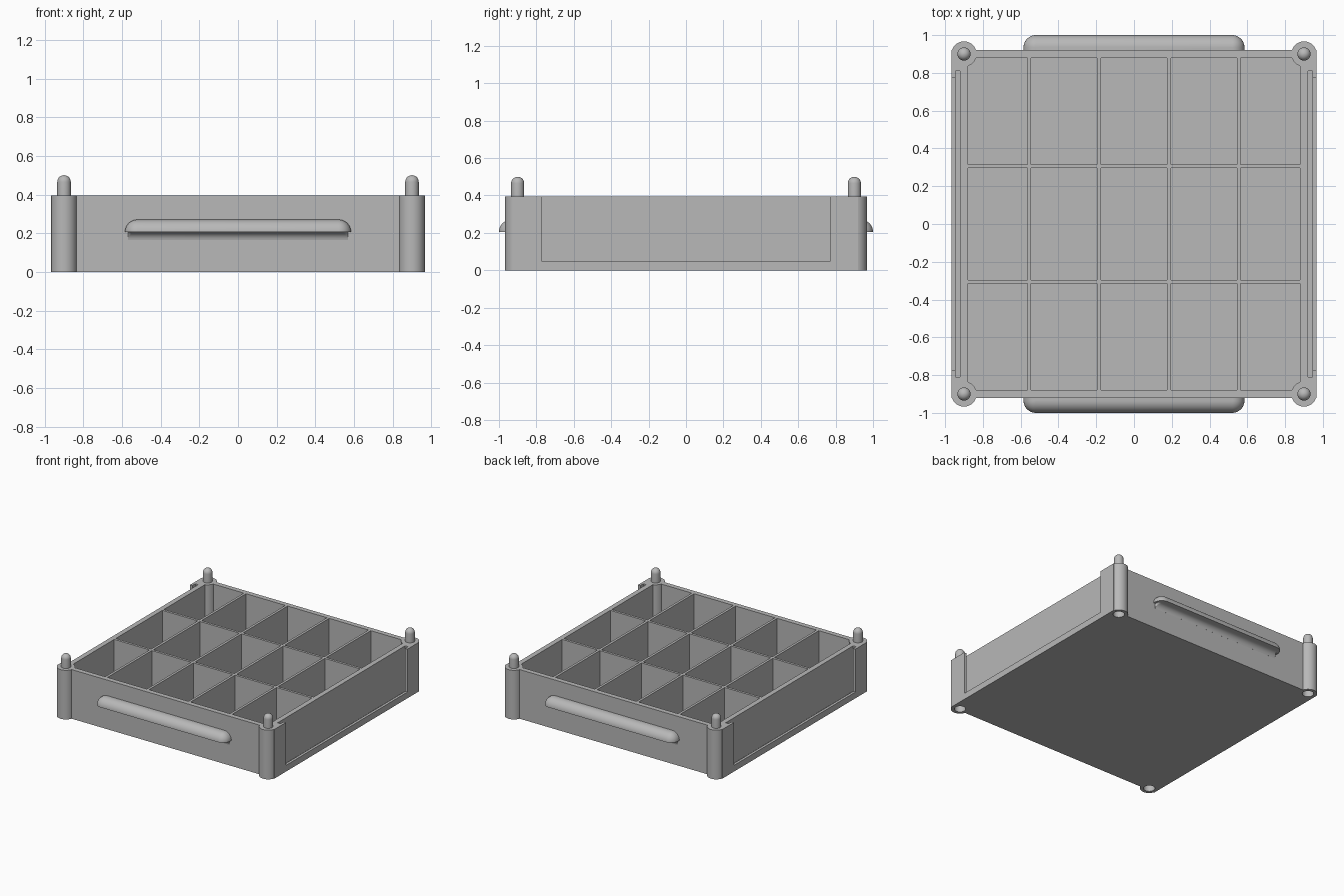
import bpy, bmesh
from math import sin, cos, pi, radians
from mathutils import Matrix, Vector

if "Cube" in bpy.data.objects:
    bpy.data.objects.remove(bpy.data.objects["Cube"], do_unlink=True)

grey = bpy.data.materials.new("plain_grey")
grey.use_nodes = True
grey.diffuse_color = (0.48, 0.48, 0.48, 1)
grey.node_tree.nodes["Principled BSDF"].inputs["Base Color"].default_value = grey.diffuse_color

HEIGHT = 0.395                      # tray height
BODY_X, BODY_Y = 0.967, 0.92        # half sizes of the body
INNER = 0.88                        # half size of the compartment area
POST, POST_R = 0.90, 0.067          # corner post position and radius
CORNERS = [(x, y) for x in (-POST, POST) for y in (-POST, POST)]


def finish(name, bm):
    bmesh.ops.recalc_face_normals(bm, faces=bm.faces)
    mesh = bpy.data.meshes.new(name)
    bm.to_mesh(mesh)
    bm.free()
    mesh.materials.append(grey)
    obj = bpy.data.objects.new(name, mesh)
    bpy.context.collection.objects.link(obj)
    return obj


def add_box(bm, low, high):
    low, high = Vector(low), Vector(high)
    m = Matrix.Translation((low + high) / 2) @ Matrix.Diagonal((*(high - low), 1))
    bmesh.ops.create_cube(bm, size=1, matrix=m)


def skin(bm, rings):
    """Join equal rings of points into a closed solid."""
    loops = [[bm.verts.new(p) for p in ring] for ring in rings]
    count = len(loops[0])
    for a, b in zip(loops, loops[1:]):
        for i in range(count):
            j = (i + 1) % count
            bm.faces.new((a[i], a[j], b[j], b[i]))
    bm.faces.new(loops[0][::-1])
    bm.faces.new(loops[-1])


def add_round(bm, x, y, profile, sides=40):
    """Turn (radius, height) pairs around a vertical axis."""
    skin(bm, [[(x + r * cos(2 * pi * i / sides), y + r * sin(2 * pi * i / sides), z)
               for i in range(sides)] for r, z in profile])


def domed(radius, bottom, top):
    dome = [(radius * cos(radians(a)), top - radius + radius * sin(radians(a)))
            for a in range(0, 90, 11)]
    return [(radius, bottom)] + dome


def boolean(target, cutter, operation):
    cutter.hide_render = True
    mod = target.modifiers.new(operation.title(), "BOOLEAN")
    mod.operation, mod.object, mod.solver = operation, cutter, "EXACT"
    bpy.context.view_layer.objects.active = target
    bpy.ops.object.modifier_apply(modifier=mod.name)
    bpy.data.objects.remove(cutter, do_unlink=True)


def smooth(obj):
    bpy.ops.object.select_all(action="DESELECT")
    obj.select_set(True)
    bpy.context.view_layer.objects.active = obj
    bpy.ops.object.shade_smooth_by_angle(angle=radians(35))


# Tray block
bm = bmesh.new()
add_box(bm, (-BODY_X, -BODY_Y, 0), (BODY_X, BODY_Y, HEIGHT))
tray = finish("tray_body", bm)

# Compartments, leaving thin dividers between them
HALF_WALL = 0.01


def spans(dividers):
    starts = [-INNER] + [d + HALF_WALL for d in dividers]
    ends = [d - HALF_WALL for d in dividers] + [INNER]
    return list(zip(starts, ends))


bm = bmesh.new()
for x0, x1 in spans((-0.555, -0.185, 0.185, 0.555)):
    for y0, y1 in spans((-0.306, 0.306)):
        add_box(bm, (x0, y0, 0.03), (x1, y1, 0.6))
boolean(tray, finish("compartment_cutter", bm), "DIFFERENCE")

# Corner posts
bm = bmesh.new()
for x, y in CORNERS:
    add_round(bm, x, y, [(POST_R, 0), (POST_R, HEIGHT)], 48)
boolean(tray, finish("corner_posts", bm), "UNION")

# Panel slots in the two sides, then the open windows in front of them
for x0, x1, half_y, z0 in ((0.92, 0.946, 0.81, 0.03), (0.94, 1.1, 0.772, 0.05)):
    bm = bmesh.new()
    for s in (-1, 1):
        a, b = sorted((s * x0, s * x1))
        add_box(bm, (a, -half_y, z0), (b, half_y, 0.6))
    boolean(tray, finish("slot_cutter", bm), "DIFFERENCE")

# Stacking sockets under the posts
bm = bmesh.new()
for x, y in CORNERS:
    add_round(bm, x, y, domed(0.042, -0.1, 0.11))
boolean(tray, finish("socket_cutter", bm), "DIFFERENCE")
smooth(tray)

# Stacking pegs
for (x, y), label in zip(CORNERS, ("front_right", "back_right", "front_left", "back_left")):
    bm = bmesh.new()
    add_round(bm, x, y, domed(0.035, HEIGHT - 0.01, 0.5))
    smooth(finish("peg_" + label, bm))


# Grip ledges: rounded above, hollow fillet below
def ledge_outline(side, half_x, depth, r, z):
    pts = [(half_x, BODY_Y - 0.01)]
    cy = BODY_Y + depth - r
    pts += [(half_x - r + r * cos(a * pi / 16), cy + r * sin(a * pi / 16)) for a in range(9)]
    pts += [(-x, y) for x, y in reversed(pts)]
    return [(side * x, side * y, z) for x, y in pts]


for side, label in ((-1, "front"), (1, "back")):
    rings = []
    for a in range(6, 91, 12):
        d = 0.045 * (1 - cos(radians(a)))
        rings.append(ledge_outline(side, 0.57, d, d, 0.16 + 0.045 * sin(radians(a))))
    for a in range(0, 89, 8):
        r = 0.065 * cos(radians(a))
        rings.append(ledge_outline(side, 0.52 + r, 0.015 + r, r, 0.205 + 0.065 * sin(radians(a))))
    bm = bmesh.new()
    skin(bm, rings)
    smooth(finish("grip_ledge_" + label, bm))
